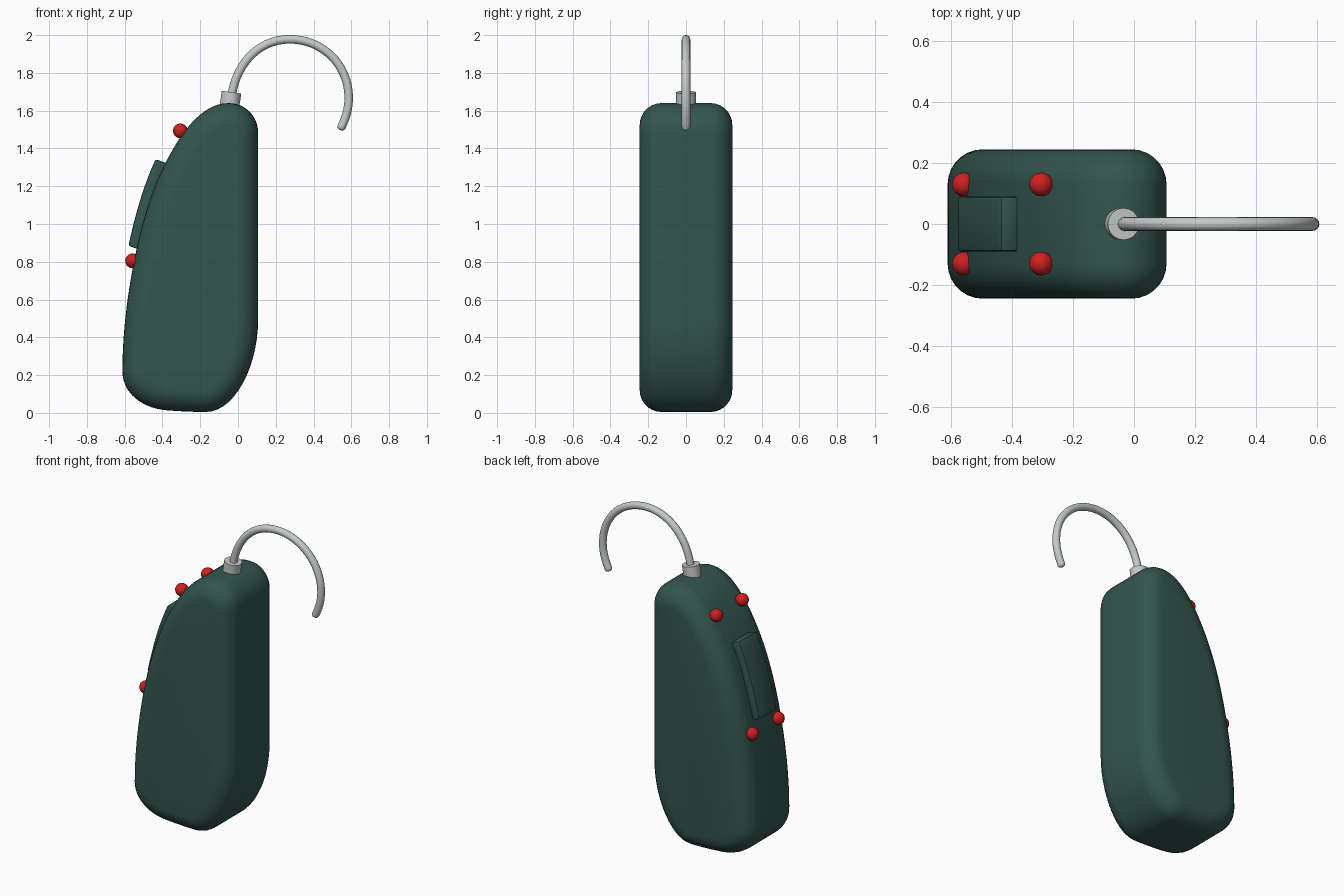
import bpy, bmesh, math
from mathutils import Vector, Matrix
from mathutils.geometry import interpolate_bezier

if "Cube" in bpy.data.objects:
    bpy.data.objects.remove(bpy.data.objects["Cube"])


def material(name, rgb):
    m = bpy.data.materials.new(name)
    m.diffuse_color = (*rgb, 1)
    m.use_nodes = True
    m.node_tree.nodes["Principled BSDF"].inputs["Base Color"].default_value = m.diffuse_color
    return m


GREEN = material("dark_green", (0.033, 0.092, 0.076))
RED = material("red", (0.62, 0.014, 0.016))
GREY = material("light_grey", (0.56, 0.59, 0.58))


def path(knots, steps, closed=False):
    """Sample a bezier path; knot = (x, z, dir_x, dir_z, handle_in, handle_out)."""
    pts = []
    pairs = list(zip(knots, knots[1:] + knots[:1]))
    for a, b in pairs if closed else pairs[:-1]:
        pa, pb = Vector(a[:2]), Vector(b[:2])
        da, db = Vector(a[2:4]).normalized(), Vector(b[2:4]).normalized()
        seg = interpolate_bezier(pa, pa + da * a[5], pb - db * b[4], pb, steps + 1)
        pts += [Vector(p[:2]) for p in seg[:-1]]
    if not closed:
        pts.append(Vector(knots[-1][:2]))
    return pts


def finish(name, bm, mat, angle=40):
    bmesh.ops.recalc_face_normals(bm, faces=bm.faces[:])
    me = bpy.data.meshes.new(name)
    bm.to_mesh(me)
    bm.free()
    ob = bpy.data.objects.new(name, me)
    bpy.context.collection.objects.link(ob)
    me.materials.append(mat)
    bpy.ops.object.select_all(action='DESELECT')
    bpy.context.view_layer.objects.active = ob
    ob.select_set(True)
    bpy.ops.object.shade_smooth_by_angle(angle=math.radians(angle))
    return ob


def bridge(bm, rings):
    """Skin closed vertex rings and cap both ends."""
    n = len(rings[0])
    for r, s in zip(rings, rings[1:]):
        for i in range(n):
            j = (i + 1) % n
            bm.faces.new((r[i], r[j], s[j], s[i]))
    bm.faces.new(rings[0])
    bm.faces.new(rings[-1])


def pillow(name, outline, half, radius, steps, mat):
    """Extrude a clockwise x-z outline along y with rounded rims."""
    n = len(outline)
    inward = []
    for i in range(n):
        t = (outline[(i + 1) % n] - outline[i - 1]).normalized()
        inward.append(Vector((-t.y, t.x)) * -1)
    bm = bmesh.new()
    arc = [math.pi / 2 * k / steps for k in range(steps + 1)]
    levels = [(radius * (1 - math.cos(a)), half - radius + radius * math.sin(a)) for a in arc]
    levels = [(d, -y) for d, y in reversed(levels)] + levels
    rings = []
    for d, y in levels:
        rings.append([bm.verts.new((p.x + q.x * d, y, p.y + q.y * d))
                      for p, q in zip(outline, inward)])
    bridge(bm, rings)
    return finish(name, bm, mat)


# Main shell
shell = path([
    (-0.05, 1.64, 1, 0, 0.14, 0.09),
    (0.107, 1.48, 0, -1, 0.09, 0.3),
    (0.107, 0.50, 0, -1, 0.3, 0.26),
    (-0.17, 0.005, -1, 0, 0.15, 0.07),
    (-0.38, 0.014, -1, 0.08, 0.07, 0.12),
    (-0.612, 0.22, 0, 1, 0.12, 0.2),
    (-0.547, 0.82, 0.2, 1, 0.2, 0.16),
    (-0.40, 1.29, 0.43, 0.9, 0.16, 0.22),
], 14, closed=True)
pillow("shell", shell, 0.245, 0.115, 7, GREEN)

# Raised rocker button following the shell's back curve
outer = path([(-0.58, 0.885, 0.22, 1, 0, 0.16), (-0.436, 1.343, 0.42, 0.9, 0.16, 0)], 12)
inner = [p + Vector((0.06, -0.022)) for p in reversed(outer)]
bm = bmesh.new()
rings = [[bm.verts.new((p.x, y, p.y)) for p in outer + inner] for y in (-0.09, 0.09)]
bridge(bm, rings)
bmesh.ops.recalc_face_normals(bm, faces=bm.faces[:])
sharp = [e for e in bm.edges if e.calc_face_angle(0) > math.radians(40)]
bmesh.ops.bevel(bm, geom=sharp, offset=0.009, segments=2, profile=0.5, affect='EDGES')
finish("rocker_button", bm, GREEN)

# Four red dots
for label, x, z in (("upper", -0.305, 1.493), ("lower", -0.558, 0.805)):
    for side, y in (("front", -0.13), ("back", 0.13)):
        bm = bmesh.new()
        bmesh.ops.create_uvsphere(bm, u_segments=24, v_segments=14, radius=0.039,
                                  matrix=Matrix.Translation((x, y, z)))
        finish(f"{label}_{side}_dot", bm, RED)

# Collar at the root of the hook, leaning slightly forward
bm = bmesh.new()
bmesh.ops.create_cone(bm, cap_ends=True, segments=32, radius1=0.052, radius2=0.052, depth=0.09,
                      matrix=Matrix.Translation((-0.041, 0, 1.653)) @ Matrix.Rotation(0.15, 4, 'Y'))
finish("collar", bm, GREY)

# Ear hook: round tube swept along an arc, with domed ends
line = path([
    (-0.036, 1.66, 0.1, 1, 0, 0.17),
    (0.275, 1.978, 1, 0, 0.18, 0.175),
    (0.586, 1.67, 0, -1, 0.17, 0.06),
    (0.547, 1.512, -0.42, -0.9, 0.06, 0),
], 16)
R = 0.0225
bm = bmesh.new()
stations = []
for i, p in enumerate(line):
    t = (line[min(i + 1, len(line) - 1)] - line[max(i - 1, 0)]).normalized()
    stations.append((p, t, R))
p, t, _ = stations[-1]
for a in (0.4, 0.8, 1.2, 1.45):
    stations.append((p + t * R * 0.7 * math.sin(a), t, R * math.cos(a)))
rings = []
for p, t, r in stations:
    ring = []
    for k in range(16):
        a = math.tau * k / 16
        q = p + Vector((-t.y, t.x)) * r * math.cos(a)
        ring.append(bm.verts.new((q.x, r * math.sin(a), q.y)))
    rings.append(ring)
bridge(bm, rings)
finish("ear_hook", bm, GREY, 50)
